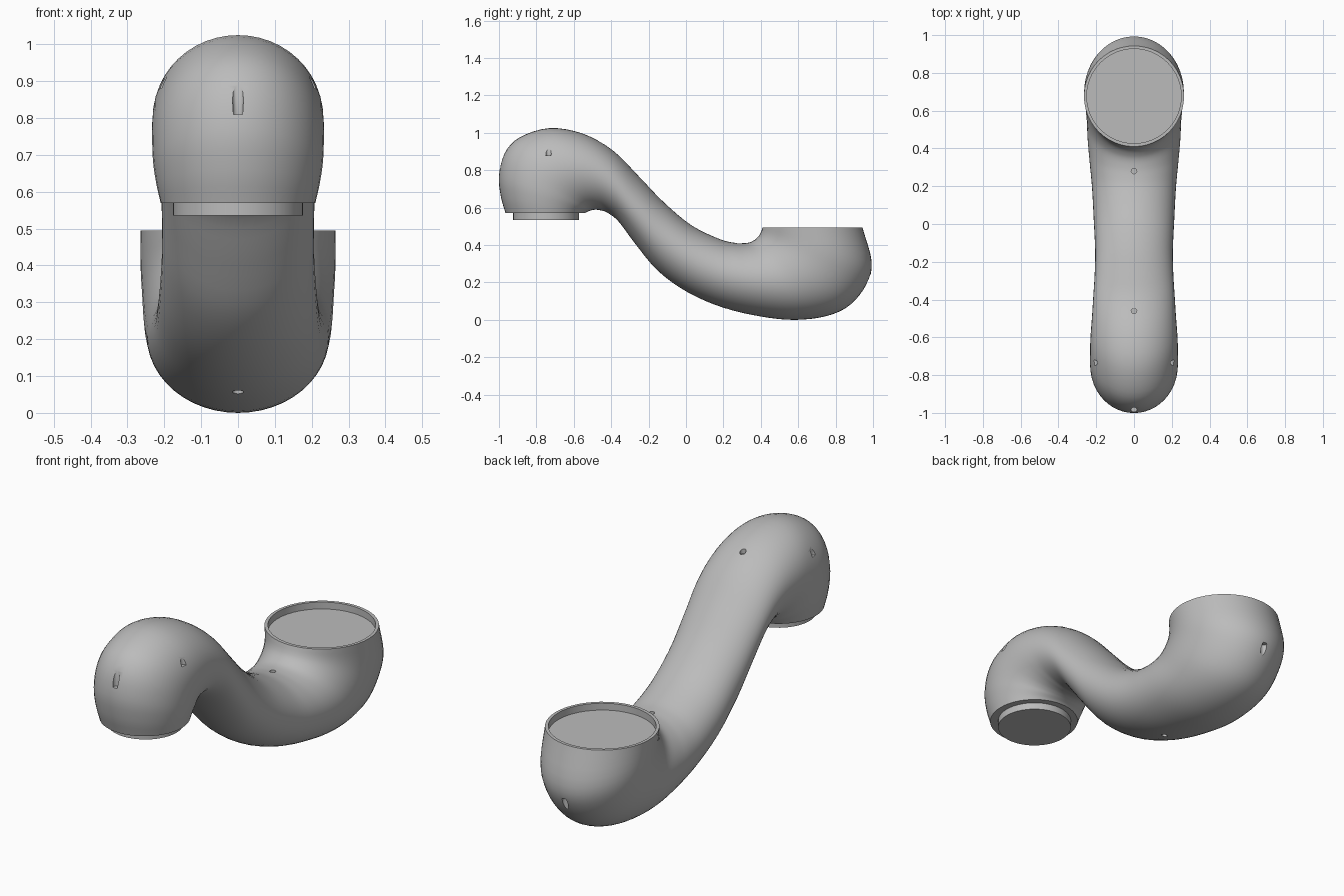
import bpy, bmesh, math
from mathutils import Vector

if "Cube" in bpy.data.objects:
    bpy.data.objects.remove(bpy.data.objects["Cube"])

grey = bpy.data.materials.new("plain grey")
grey.use_nodes = True
colour = (0.5, 0.5, 0.5, 1)
grey.diffuse_color = colour
grey.node_tree.nodes["Principled BSDF"].inputs["Base Color"].default_value = colour

SIDES = 48
STEPS = 4

# Pipe sections: upper edge (y, z), lower edge (y, z), half width
sections = [
    (-.965, .57, -.54, .57, .21),
    (-.99, .66, -.53, .577, .221),
    (-1.0, .77, -.515, .583, .23),
    (-.97, .89, -.5, .587, .233),
    (-.89, .975, -.48, .589, .233),
    (-.73, 1.025, -.455, .585, .23),
    (-.55, .995, -.42, .573, .222),
    (-.39, .905, -.36, .525, .215),
    (-.25, .765, -.27, .405, .208),
    (-.12, .63, -.15, .262, .206),
    (.03, .505, .01, .147, .213),
    (.18, .432, .2, .065, .222),
    (.26, .412, .4, .018, .235),
    (.31, .41, .58, 0, .245),
    (.345, .416, .75, .02, .25),
    (.37, .43, .875, .078, .256),
    (.388, .447, .965, .19, .26),
    (.4, .468, .993, .31, .264),
    (.41, .495, .943, .495, .265),
]


def spline(rows):
    """Catmull-Rom interpolation through the sections."""
    rows = [Vector(r) for r in rows]
    out = []
    for i in range(len(rows) - 1):
        p, q = rows[i], rows[i + 1]
        before = rows[i - 1] if i else p * 2 - q
        after = rows[i + 2] if i + 2 < len(rows) else q * 2 - p
        for k in range(STEPS):
            t = k / STEPS
            out.append(p + (q - before) * (t / 2)
                       + (before * 2 - p * 5 + q * 4 - after) * (t * t / 2)
                       + (p * 3 - before - q * 3 + after) * (t ** 3 / 2))
    return out + [rows[-1]]


def add_ring(bm, row):
    top, low = Vector((0, row[0], row[1])), Vector((0, row[2], row[3]))
    mid, half = (top + low) / 2, (top - low) / 2
    side = Vector((row[4], 0, 0))
    angles = [math.tau * i / SIDES for i in range(SIDES)]
    return [bm.verts.new(mid + half * math.cos(a) + side * math.sin(a)) for a in angles]


def flat_ring(y, z, radius):
    return (y - radius, z, y + radius, z, radius)


# Swept pipe with a stepped spigot at the head and a recessed socket at the tail
rows = [flat_ring(-.748, .535, .176), flat_ring(-.748, .57, .176)]
rows += spline(sections)
rows += [flat_ring(.677, .495, .25), flat_ring(.677, .46, .25)]
bm = bmesh.new()
rings = [add_ring(bm, r) for r in rows]
for a, b in zip(rings, rings[1:]):
    for i in range(SIDES):
        j = (i + 1) % SIDES
        bm.faces.new((a[i], a[j], b[j], b[i]))
bm.faces.new(rings[0])
bm.faces.new(rings[-1])
bmesh.ops.recalc_face_normals(bm, faces=bm.faces)
mesh = bpy.data.meshes.new("curved_pipe")
bm.to_mesh(mesh)
bm.free()
mesh.materials.append(grey)
pipe = bpy.data.objects.new("curved_pipe", mesh)
bpy.context.collection.objects.link(pipe)

# Small drilled notches: position of centre, length
notches = [
    ((0, -.985, .85), .08),
    ((.208, -.735, .915), .07),
    ((-.208, -.735, .915), .07),
    ((0, -.46, .96), .05),
    ((0, .975, .2), .08),
    ((0, .23, .05), .04),
    ((0, .28, .41), .03),
]
bpy.context.view_layer.objects.active = pipe
for place, length in notches:
    bpy.ops.mesh.primitive_cylinder_add(vertices=12, radius=.015, depth=length, location=place)
    cutter = bpy.context.object
    cutter.name = "notch_cutter"
    cutter.hide_render = True
    cutter.data.materials.append(grey)
    bpy.context.view_layer.objects.active = pipe
    cut = pipe.modifiers.new("notch", "BOOLEAN")
    cut.operation = "DIFFERENCE"
    cut.solver = "EXACT"
    cut.object = cutter
    bpy.ops.object.modifier_apply(modifier=cut.name)
    bpy.data.objects.remove(cutter)

# Smooth shading with crisp rims
bpy.ops.object.select_all(action="DESELECT")
pipe.select_set(True)
bpy.context.view_layer.objects.active = pipe
bpy.ops.object.shade_smooth_by_angle(angle=math.radians(35))
